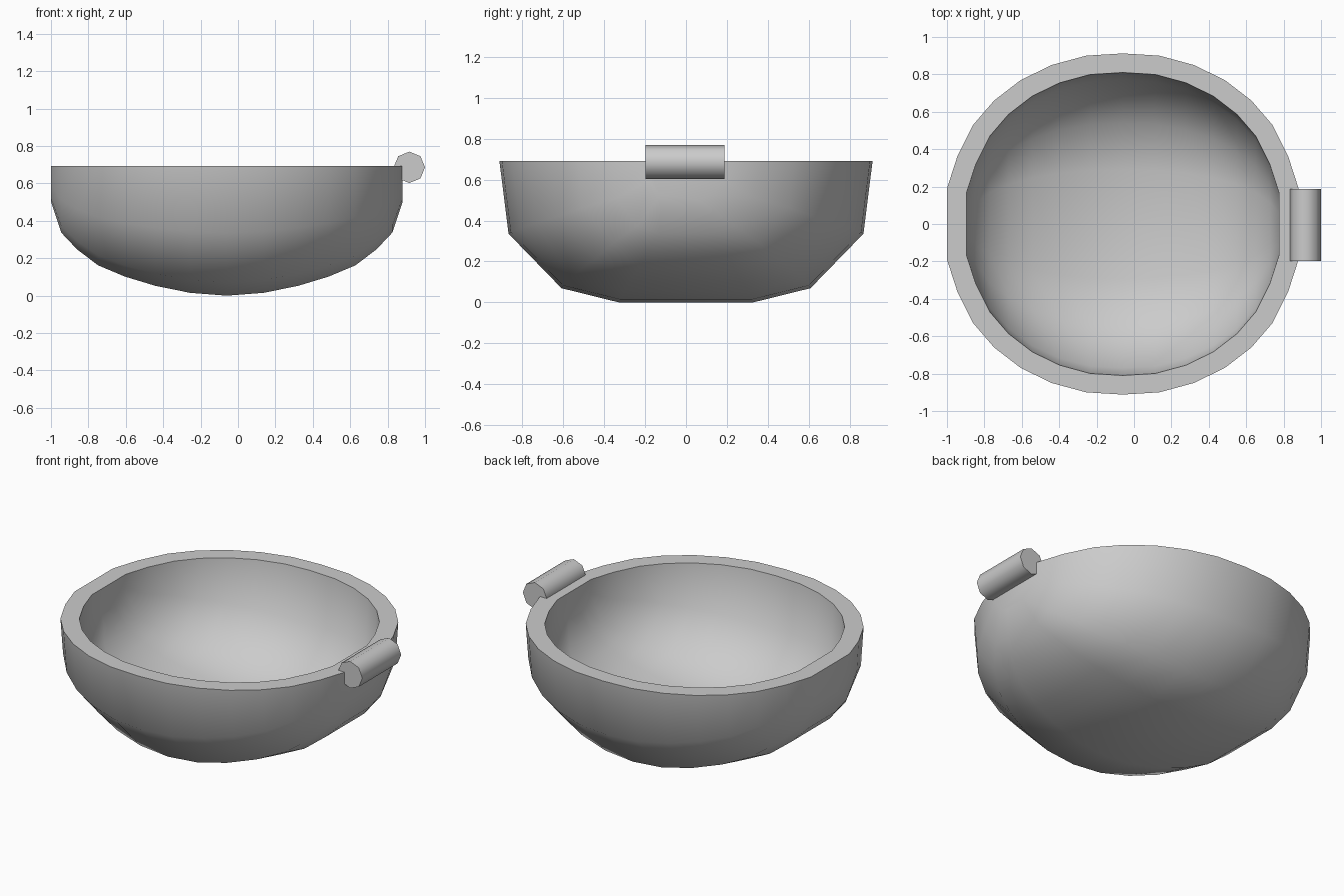
import bpy, bmesh, math

if "Cube" in bpy.data.objects:
    bpy.data.objects.remove(bpy.data.objects["Cube"])

CX, TOP = -0.06, 0.692
# half of the bowl lengthwise: distance from centre, half width, depth below rim
half = [(0.94, 0.19, 0.19), (0.885, 0.36, 0.355), (0.80, 0.53, 0.445),
        (0.688, 0.66, 0.53), (0.545, 0.77, 0.59), (0.38, 0.85, 0.64),
        (0.196, 0.90, 0.677)]
rows = [(-x, y, d) for x, y, d in half] + [(0, 0.912, 0.692)] + half[::-1]
# cross-section of the bowl (unit width and depth)
side = [(1, 0), (0.951, 0.515), (0.667, 0.9), (0.36, 1)]
section = side + [(-y, d) for y, d in side[::-1]]


def finish(name, bm, angle):
    bmesh.ops.recalc_face_normals(bm, faces=bm.faces)
    me = bpy.data.meshes.new(name)
    bm.to_mesh(me)
    bm.free()
    ob = bpy.data.objects.new(name, me)
    bpy.context.collection.objects.link(ob)
    bpy.ops.object.select_all(action='DESELECT')
    ob.select_set(True)
    bpy.context.view_layer.objects.active = ob
    bpy.ops.object.shade_smooth_by_angle(angle=math.radians(angle))
    return ob


def shell(bm, s):
    """Half-ellipsoid surface made of lengthwise cross-sections."""
    g = [[bm.verts.new((CX + x * s, y * w * s, TOP - d * h * s))
          for y, d in section] for x, w, h in rows]
    for a, b in zip(g, g[1:]):
        for j in range(len(section) - 1):
            bm.faces.new((a[j], a[j + 1], b[j + 1], b[j]))
    bm.faces.new(g[0])
    bm.faces.new(g[-1])
    # open rim loop
    return [r[0] for r in g] + [r[-1] for r in g[::-1]]


# bowl: outer and inner shells joined by a flat rim
bm = bmesh.new()
outer, inner = shell(bm, 1.0), shell(bm, 0.888)
n = len(outer)
for i in range(n):
    k = (i + 1) % n
    bm.faces.new((outer[i], outer[k], inner[k], inner[i]))
finish("bowl", bm, 55)

# handle: eight-sided bar lying on the rim
bm = bmesh.new()
bmesh.ops.create_cone(bm, cap_ends=True, segments=8, radius1=0.084,
                      radius2=0.084, depth=0.385)
for v in bm.verts:
    x, y, z = v.co
    v.co = (0.916 + x, z - 0.005, 0.686 + y)
finish("handle", bm, 55)
